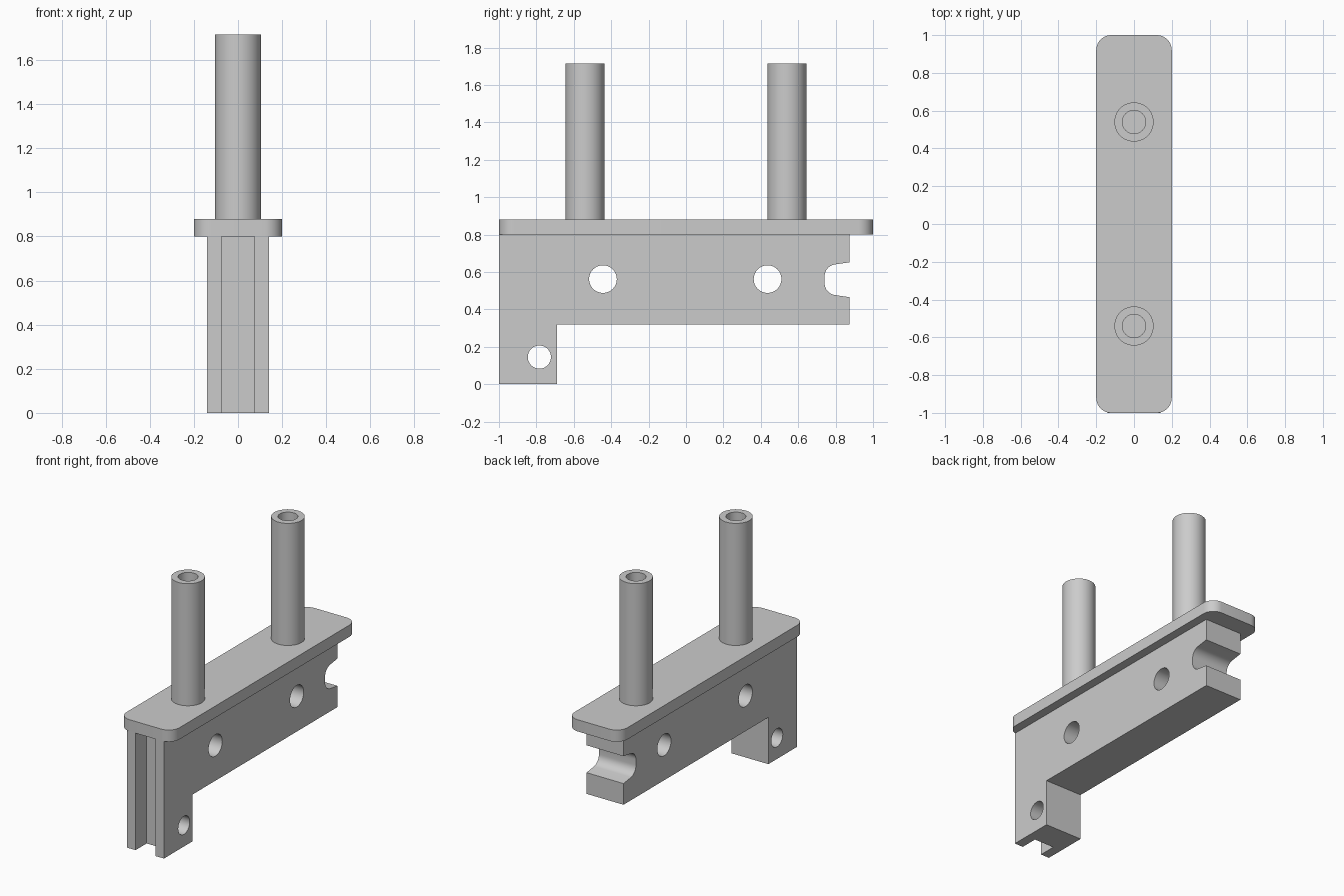
import bpy, bmesh, math
from mathutils import Matrix

if "Cube" in bpy.data.objects:
    bpy.data.objects.remove(bpy.data.objects["Cube"], do_unlink=True)

# Single grey material
grey = bpy.data.materials.new("plain grey")
grey.use_nodes = True
colour = (0.6, 0.6, 0.6, 1)
grey.diffuse_color = colour
grey.node_tree.nodes["Principled BSDF"].inputs["Base Color"].default_value = colour


def finish(name, bm):
    bmesh.ops.recalc_face_normals(bm, faces=bm.faces)
    mesh = bpy.data.meshes.new(name)
    bm.to_mesh(mesh)
    bm.free()
    mesh.materials.append(grey)
    obj = bpy.data.objects.new(name, mesh)
    bpy.context.collection.objects.link(obj)
    return obj


def smooth(obj):
    bpy.ops.object.select_all(action="DESELECT")
    obj.select_set(True)
    bpy.context.view_layer.objects.active = obj
    bpy.ops.object.shade_smooth_by_angle(angle=math.radians(30))


def prism(name, points, offset):
    """Extrude a flat outline of 3D points along an offset."""
    bm = bmesh.new()
    face = bm.faces.new([bm.verts.new(p) for p in points])
    ext = bmesh.ops.extrude_face_region(bm, geom=[face])
    moved = [v for v in ext["geom"] if isinstance(v, bmesh.types.BMVert)]
    bmesh.ops.translate(bm, verts=moved, vec=offset)
    return finish(name, bm)


def arc(cx, cy, r, start, end, steps=10):
    angles = [math.radians(start + (end - start) * i / steps) for i in range(steps + 1)]
    return [(cx + r * math.cos(a), cy + r * math.sin(a)) for a in angles]


def cut(obj, cutter):
    mod = obj.modifiers.new("cut", "BOOLEAN")
    mod.operation = "DIFFERENCE"
    mod.solver = "EXACT"
    mod.object = cutter
    bpy.context.view_layer.objects.active = obj
    bpy.ops.object.modifier_apply(modifier=mod.name)
    bpy.data.objects.remove(cutter, do_unlink=True)


# Web: L-shaped side profile with a rounded notch in the back end
half = 0.14
back = 0.875
notch = ([(back, 0.465)] + arc(0.805, 0.54, 0.064, 260, 180, 8)
         + arc(0.805, 0.577, 0.064, 180, 100, 8) + [(back, 0.652)])
profile = [(-1, 0), (-0.69, 0), (-0.69, 0.32), (back, 0.32)] + notch + [(back, 0.8), (-1, 0.8)]
web = prism("web", [(-half, y, z) for y, z in profile], (2 * half, 0, 0))

# Cross holes through the web and the foot
for y, z, r in [(-0.444, 0.562, 0.074), (0.436, 0.562, 0.074), (-0.784, 0.145, 0.062)]:
    circle = arc(y, z, r, 0, 360, 48)[:-1]
    cut(web, prism("hole_cutter", [(-0.3, a, b) for a, b in circle], (0.6, 0, 0)))

# Vertical groove in the front end
groove = [(-0.075, -1.1), (0.075, -1.1), (0.075, -0.88), (-0.075, -0.88)]
cut(web, prism("groove_cutter", [(x, y, -0.1) for x, y in groove], (0, 0, 0.9)))
smooth(web)

# Top plate with rounded corners
r = 0.08
outline = []
for sx, sy, start in [(1, 1, 0), (-1, 1, 90), (-1, -1, 180), (1, -1, 270)]:
    outline += arc(sx * (0.2 - r), sy * (1 - r), r, start, start + 90)
plate = prism("top_plate", [(x, y, 0.8) for x, y in outline], (0, 0, 0.08))
smooth(plate)

# Two hollow posts, turned from a wall section
section = [(0, 0.885), (0.062, 0.885), (0.062, 1.715), (0.104, 1.715), (0.104, 0.87), (0, 0.87)]
for name, y in [("front_post", -0.54), ("back_post", 0.54)]:
    bm = bmesh.new()
    verts = [bm.verts.new((x, 0, z)) for x, z in section]
    edges = [bm.edges.new(pair) for pair in zip(verts, verts[1:])]
    bmesh.ops.spin(bm, geom=verts + edges, cent=(0, 0, 0), axis=(0, 0, 1),
                   angle=2 * math.pi, steps=48, use_merge=True)
    bmesh.ops.remove_doubles(bm, verts=bm.verts, dist=0.0005)
    bmesh.ops.transform(bm, matrix=Matrix.Translation((0, y, 0)), verts=bm.verts)
    smooth(finish(name, bm))
